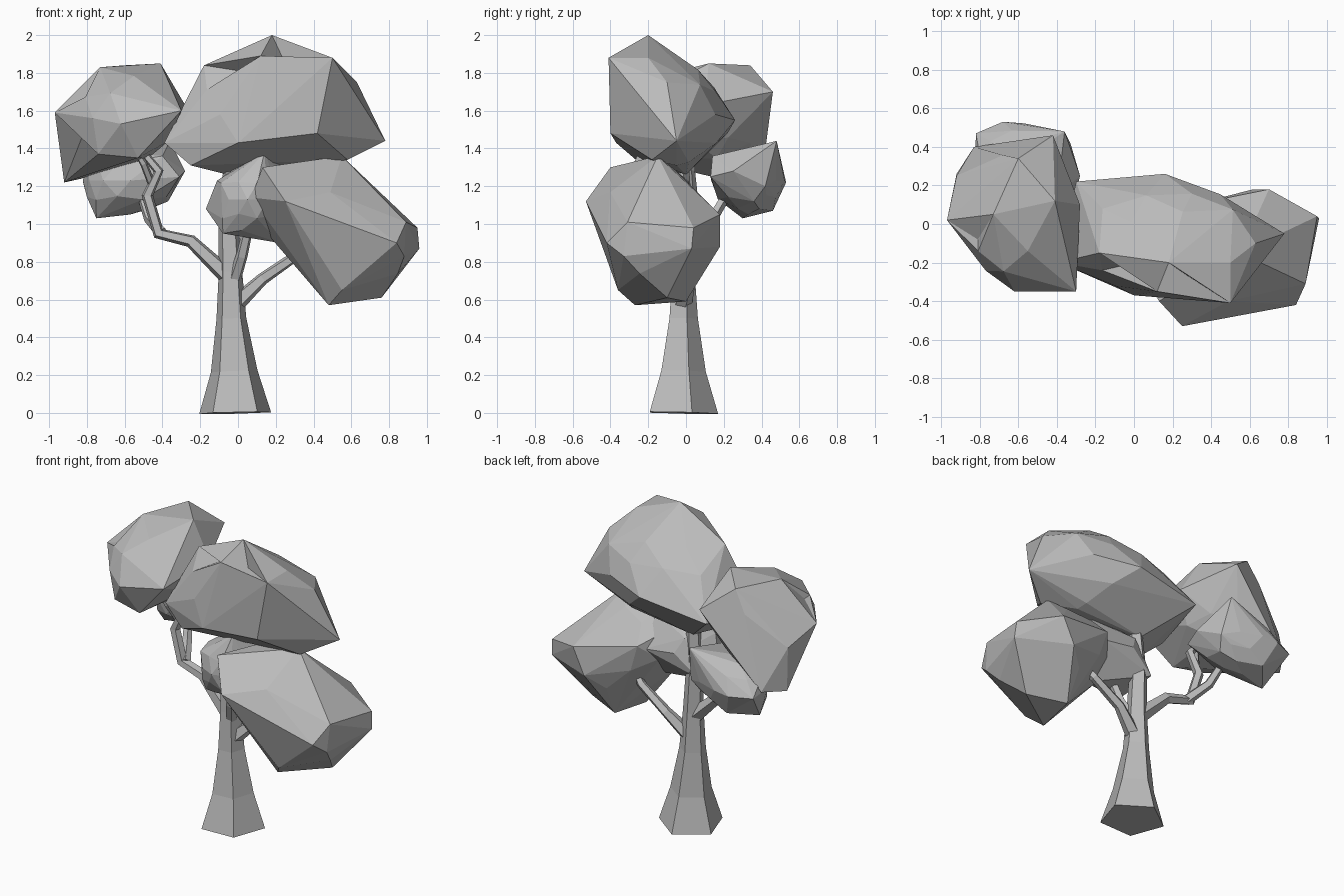
import bpy
import bmesh
import random
from math import radians
from mathutils import Matrix, Vector
from mathutils.bvhtree import BVHTree

random.seed(4)

default_cube = bpy.data.objects.get("Cube")
if default_cube:
    bpy.data.objects.remove(default_cube, do_unlink=True)

# One plain grey for the whole tree
grey = bpy.data.materials.new("plain_grey")
grey.use_nodes = True
grey_value = (0.5, 0.5, 0.5, 1)
grey.diffuse_color = grey_value
grey.node_tree.nodes["Principled BSDF"].inputs["Base Color"].default_value = grey_value


def add_object(name, bm):
    """Turn a bmesh into a flat-shaded grey object."""
    bmesh.ops.recalc_face_normals(bm, faces=bm.faces)
    mesh = bpy.data.meshes.new(name)
    bm.to_mesh(mesh)
    bm.free()
    mesh.materials.append(grey)
    obj = bpy.data.objects.new(name, mesh)
    bpy.context.collection.objects.link(obj)
    return obj


def add_limb(name, path, radii, sides=5):
    """Loft a tapering polygon tube along a path."""
    bm = bmesh.new()
    points = [Vector(p) for p in path]
    rings = []
    for i, (point, radius) in enumerate(zip(points, radii)):
        before = points[max(i - 1, 0)]
        after = points[min(i + 1, len(points) - 1)]
        turn = Vector((0, 0, 1)).rotation_difference(after - before)
        ring = []
        for s in range(sides):
            spin = Matrix.Rotation(radians(360 * s / sides), 3, "Z")
            ring.append(bm.verts.new(point + turn @ (spin @ Vector((0, radius, 0)))))
        rings.append(ring)
    for lower, upper in zip(rings, rings[1:]):
        for s in range(sides):
            t = (s + 1) % sides
            bm.faces.new((lower[s], lower[t], upper[t], upper[s]))
    bm.faces.new(rings[0])
    bm.faces.new(rings[-1])
    return add_object(name, bm)


def add_foliage(name, centre, size, tilt, corners, dents=()):
    """Wrap a faceted shell around a rough ellipsoid and its outer corners."""
    bm = bmesh.new()
    place = (Matrix.Translation(centre) @ Matrix.Rotation(radians(tilt), 4, "Y")
             @ Matrix.Diagonal((*size, 1)))
    bmesh.ops.create_icosphere(bm, subdivisions=2, radius=1, matrix=place)
    middle = Vector(centre)
    cloud = [middle + (v.co - middle) * random.uniform(0.84, 0.98) for v in bm.verts]
    bm.clear()
    for point in cloud + [Vector(c) for c in corners]:
        bm.verts.new(point)
    bmesh.ops.convex_hull(bm, input=bm.verts[:])
    inside = [v for v in bm.verts if not v.link_faces]
    bmesh.ops.delete(bm, geom=inside, context="VERTS")
    # Merge tiny facets so that the planes stay broad
    bmesh.ops.remove_doubles(bm, verts=bm.verts[:], dist=0.045)
    # Press hollows into the nearest facets
    for dent in dents:
        bm.faces.ensure_lookup_table()
        nearest = BVHTree.FromBMesh(bm).find_nearest(Vector(dent))[2]
        poked = bmesh.ops.poke(bm, faces=[bm.faces[nearest]])
        poked["verts"][0].co = dent
    bmesh.ops.dissolve_limit(bm, angle_limit=radians(6), verts=bm.verts[:], edges=bm.edges[:])
    return add_object(name, bm)


# Five-sided trunk, flared at the foot
add_limb("trunk",
         [(-.015, -.03, 0), (-.02, -.025, .22), (-.035, -.02, .5),
          (-.04, -.02, .75), (-.05, -.02, 1), (-.03, -.03, 1.4)],
         [.2, .13, .083, .065, .057, .04])

# Branches
add_limb("right_branch",
         [(-.06, -.02, .73), (-.25, 0, .91), (-.42, .02, .95),
          (-.48, .03, 1.15), (-.42, .02, 1.28), (-.52, .03, 1.4)],
         [.05, .036, .034, .032, .028, .02])
add_limb("right_rear_branch",
         [(-.4, .02, .95), (-.47, .14, 1.03), (-.52, .23, 1.18)],
         [.034, .03, .024])
add_limb("right_upper_twig",
         [(-.46, .03, 1.22), (-.5, -.02, 1.32), (-.56, -.04, 1.42)],
         [.022, .02, .015])
add_limb("left_branch",
         [(-.02, -.02, .57), (.13, .02, .71), (.32, .01, .84), (.46, -.05, 1)],
         [.05, .034, .028, .02])
add_limb("front_branch",
         [(-.02, -.04, .7), (.02, -.1, .83), (.07, -.16, 1.05)],
         [.036, .032, .026])

# Foliage clumps
add_foliage("top_foliage", (.18, -.08, 1.58), (.5, .32, .31), 0,
            [(.18, -.2, 2), (.5, -.2, 1.88), (.5, -.41, 1.88), (.12, -.35, 1.89),
             (.78, -.05, 1.44), (.42, -.4, 1.48), (-.18, -.15, 1.84), (-.39, -.2, 1.43),
             (0, -.37, 1.43), (-.25, -.23, 1.31), (-.05, 0, 1.26), (.58, -.18, 1.34),
             (.4, -.05, 1.31), (.16, .26, 1.55), (-.3, .22, 1.48), (.63, -.1, 1.75)],
            dents=[(.01, -.2, 1.81), (.25, -.25, 1.85)])
add_foliage("right_foliage", (-.6, .05, 1.56), (.31, .39, .27), 0,
            [(-.97, .02, 1.59), (-.92, .26, 1.22), (-.92, .25, 1.5), (-.83, .4, 1.24),
             (-.73, .05, 1.83), (-.6, .34, 1.84), (-.41, .12, 1.85), (-.42, .46, 1.7),
             (-.28, .1, 1.63), (-.3, -.35, 1.6), (-.62, -.35, 1.53), (-.74, -.23, 1.37),
             (-.53, -.27, 1.35)],
            dents=[(-.81, -.08, 1.67), (-.81, -.06, 1.5)])
add_foliage("rear_foliage", (-.57, .33, 1.23), (.27, .21, .2), 0,
            [(-.75, .3, 1.03), (-.82, .47, 1.22), (-.36, .48, 1.44), (-.68, .53, 1.22),
             (-.28, .25, 1.28), (-.4, .14, 1.36), (-.31, .13, 1.25), (-.37, .36, 1.12),
             (-.33, .42, 1.2), (-.62, .46, 1.07)])
add_foliage("left_foliage", (.5, -.15, .98), (.46, .32, .29), 35,
            [(.13, -.4, 1.3), (.25, -.53, 1.12), (.55, -.15, 1.36), (.96, .03, .87),
             (.95, .04, .98), (.89, -.31, 1.01), (.88, -.33, .83), (.84, -.42, .9),
             (.76, -.1, .61), (.55, -.36, .65), (.48, -.27, .57), (.52, 0, .59),
             (.7, .18, 1.05), (.62, .18, .88), (.07, -.3, 1.14)])
add_foliage("middle_foliage", (.05, -.15, 1.13), (.2, .22, .2), 0,
            [(-.17, -.1, 1.08), (.14, -.25, 1.38), (.27, -.08, 1.3), (-.08, -.22, .95),
             (.22, -.1, .9), (-.11, .03, 1), (.27, .05, 1.1)])
